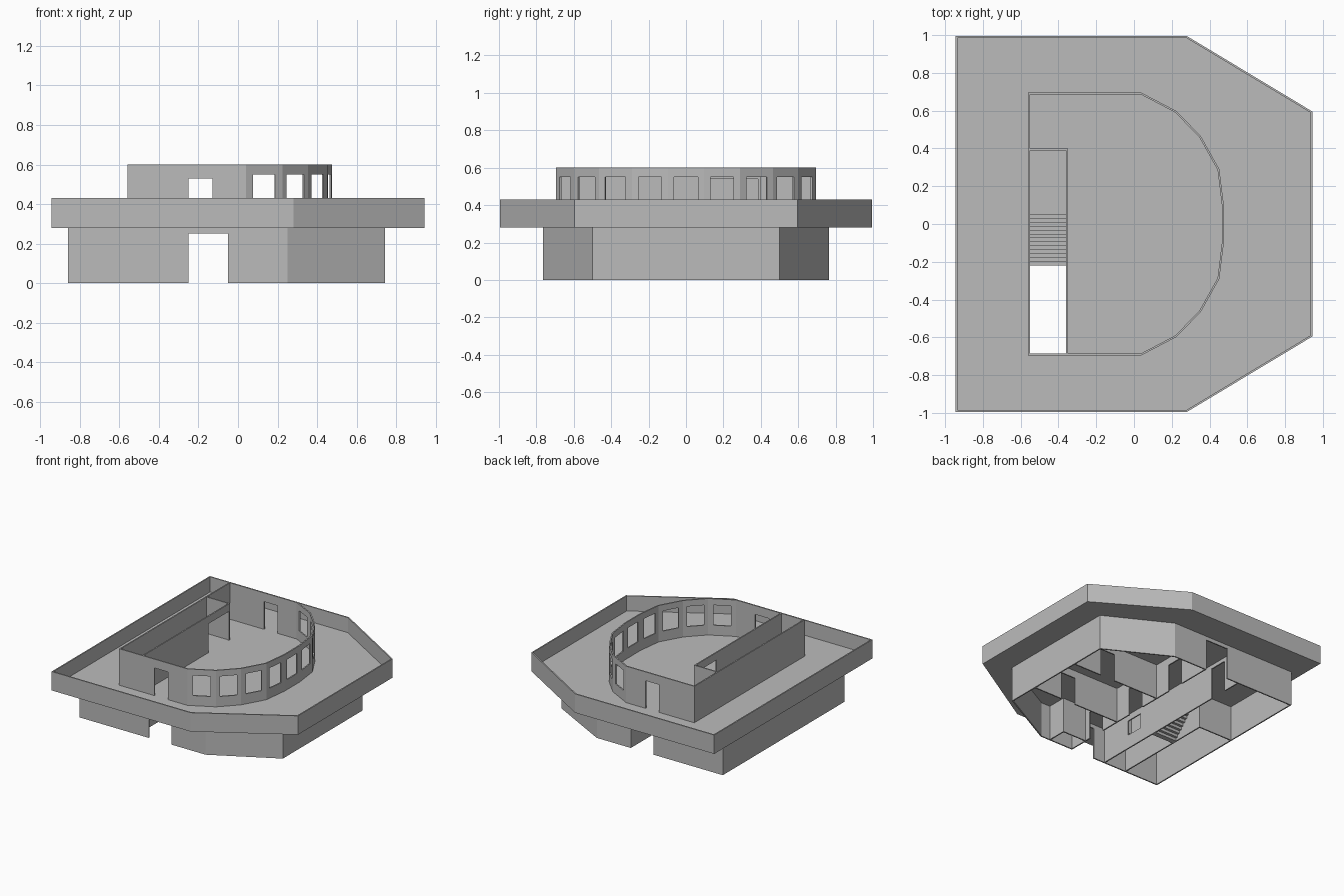
import bpy, bmesh
from mathutils import Vector

if "Cube" in bpy.data.objects:
    bpy.data.objects.remove(bpy.data.objects["Cube"])

grey = bpy.data.materials.new("plain grey")
grey.use_nodes = True
COLOUR = (0.5, 0.5, 0.5, 1)
grey.diffuse_color = COLOUR
grey.node_tree.nodes["Principled BSDF"].inputs["Base Color"].default_value = COLOUR

THICK = 0.01
DECK_LOW, DECK_TOP, RAIL_TOP, ROOF = 0.28, 0.31, 0.43, 0.6


def finish(name, bm):
    bmesh.ops.recalc_face_normals(bm, faces=bm.faces)
    mesh = bpy.data.meshes.new(name)
    bm.to_mesh(mesh)
    bm.free()
    mesh.materials.append(grey)
    obj = bpy.data.objects.new(name, mesh)
    bpy.context.collection.objects.link(obj)
    return obj


def thicken(bm, faces, offset):
    new = bmesh.ops.extrude_face_region(bm, geom=faces, use_keep_orig=True)["geom"]
    bmesh.ops.translate(bm, vec=offset, verts=[v for v in new if isinstance(v, bmesh.types.BMVert)])


def wall(bm, start, end, low, high, holes=()):
    """Upright panel, thickened to its left; holes are (from, to, bottom, top)."""
    start, end = Vector((*start, 0)), Vector((*end, 0))
    length = (end - start).length
    along = (end - start) / length
    us = sorted({0, length, *(u for h in holes for u in h[:2])})
    zs = sorted({low, high, *(z for h in holes for z in h[2:])})
    grid = [[bm.verts.new(start + along * u + Vector((0, 0, z))) for z in zs] for u in us]
    faces = []
    for i in range(len(us) - 1):
        for j in range(len(zs) - 1):
            u, z = (us[i] + us[i + 1]) / 2, (zs[j] + zs[j + 1]) / 2
            if not any(h[0] < u < h[1] and h[2] < z < h[3] for h in holes):
                faces.append(bm.faces.new((grid[i][j], grid[i + 1][j],
                                           grid[i + 1][j + 1], grid[i][j + 1])))
    thicken(bm, faces, Vector((-along.y, along.x, 0)) * THICK)
    loose = [v for v in bm.verts if not v.link_faces]
    bmesh.ops.delete(bm, geom=loose, context="VERTS")


def ring(name, points, low, high, holes):
    """Closed run of walls; holes maps a side's index to its openings."""
    bm = bmesh.new()
    for i, p in enumerate(points):
        wall(bm, p, points[(i + 1) % len(points)], low, high, holes.get(i, ()))
    return finish(name, bm)


def mirrored(half):
    """Outline from its front half, anticlockwise."""
    return half + [(x, -y) for x, y in reversed(half)]


# Ground floor outer walls with a front and a back entrance
base = mirrored([(-0.86, -0.765), (0.25, -0.765), (0.745, -0.5)])
ring("ground_floor_walls", base, 0, DECK_LOW,
     {0: [(0.61, 0.81, 0, 0.25)], 4: [(0.3, 0.5, 0, 0.25)]})

# Ground floor partitions
bm = bmesh.new()
wall(bm, (-0.35, -0.755), (-0.35, 0.755), 0, DECK_LOW,
     [(0.27, 0.41, 0.11, 0.23), (1.22, 1.37, 0, 0.25)])
wall(bm, (-0.55, -0.755), (-0.55, 0.09), 0, DECK_LOW)
wall(bm, (-0.85, 0.08), (-0.55, 0.08), 0, DECK_LOW)
wall(bm, (-0.04, -0.755), (-0.04, 0.755), 0, DECK_LOW,
     [(0.2, 0.35, 0, 0.22), (0.65, 0.8, 0, 0.22), (1.1, 1.25, 0, 0.22)])
for y in (-0.25, 0.2):
    wall(bm, (-0.04, y), (0.735, y), 0, DECK_LOW, [(0.4, 0.53, 0, 0.22)])
wall(bm, (-0.04, -0.61), (0.17, -0.61), 0, DECK_LOW)
wall(bm, (0.17, -0.755), (0.17, -0.6), 0, DECK_LOW)
finish("ground_floor_partitions", bm)

# Deck slab with the stair opening
deck = mirrored([(-0.945, -0.995), (0.28, -0.995), (0.945, -0.595)])
bm = bmesh.new()
bm.faces.new([bm.verts.new((x, y, DECK_LOW)) for x, y in deck])
x0, x1, y0, y1 = -0.55, -0.36, -0.685, 0.07
for co, no in (((x0, 0, 0), (1, 0, 0)), ((x1, 0, 0), (1, 0, 0)),
               ((0, y0, 0), (0, 1, 0)), ((0, y1, 0), (0, 1, 0))):
    bmesh.ops.bisect_plane(bm, geom=bm.verts[:] + bm.edges[:] + bm.faces[:],
                           plane_co=co, plane_no=no)
opening = []
for f in bm.faces:
    c = f.calc_center_median()
    if x0 < c.x < x1 and y0 < c.y < y1:
        opening.append(f)
bmesh.ops.delete(bm, geom=opening, context="FACES")
thicken(bm, bm.faces[:], Vector((0, 0, DECK_TOP - DECK_LOW)))
finish("deck_slab", bm)

# Parapet around the deck
ring("deck_parapet", deck, DECK_TOP, RAIL_TOP, {})

# Upper room: straight walls with doors, faceted bow with one window per side
room = mirrored([(-0.56, -0.695), (0.04, -0.695), (0.225, -0.598),
                 (0.354, -0.465), (0.452, -0.29), (0.476, -0.095)])
holes = {0: [(0.31, 0.43, DECK_TOP, 0.53)], 10: [(0.17, 0.29, DECK_TOP, 0.53)]}
for i in range(1, 10):
    middle = (Vector(room[i + 1]) - Vector(room[i])).length / 2
    holes[i] = [(middle - 0.063, middle + 0.063, 0.39, 0.55)]
ring("upper_room_walls", room, DECK_TOP, ROOF, holes)

# Walls enclosing the stairwell, with the way out at the landing
bm = bmesh.new()
wall(bm, (-0.35, -0.685), (-0.35, 0.4), DECK_TOP, ROOF, [(0.815, 1.07, DECK_TOP, 0.54)])
wall(bm, (-0.55, 0.39), (-0.35, 0.39), DECK_TOP, ROOF)
finish("stairwell_walls", bm)

# Stairs
bm = bmesh.new()
STEPS = 14
rise, run = DECK_TOP / STEPS, 0.29 / STEPS
for i in range(STEPS):
    low, y = max(0, (i - 1) * rise), -0.22 + i * run
    f = bm.faces.new([bm.verts.new((x, yy, low)) for x, yy in
                      ((x0, y), (x1, y), (x1, y + run), (x0, y + run))])
    thicken(bm, [f], Vector((0, 0, (i + 1) * rise - low)))
finish("stairs", bm)
